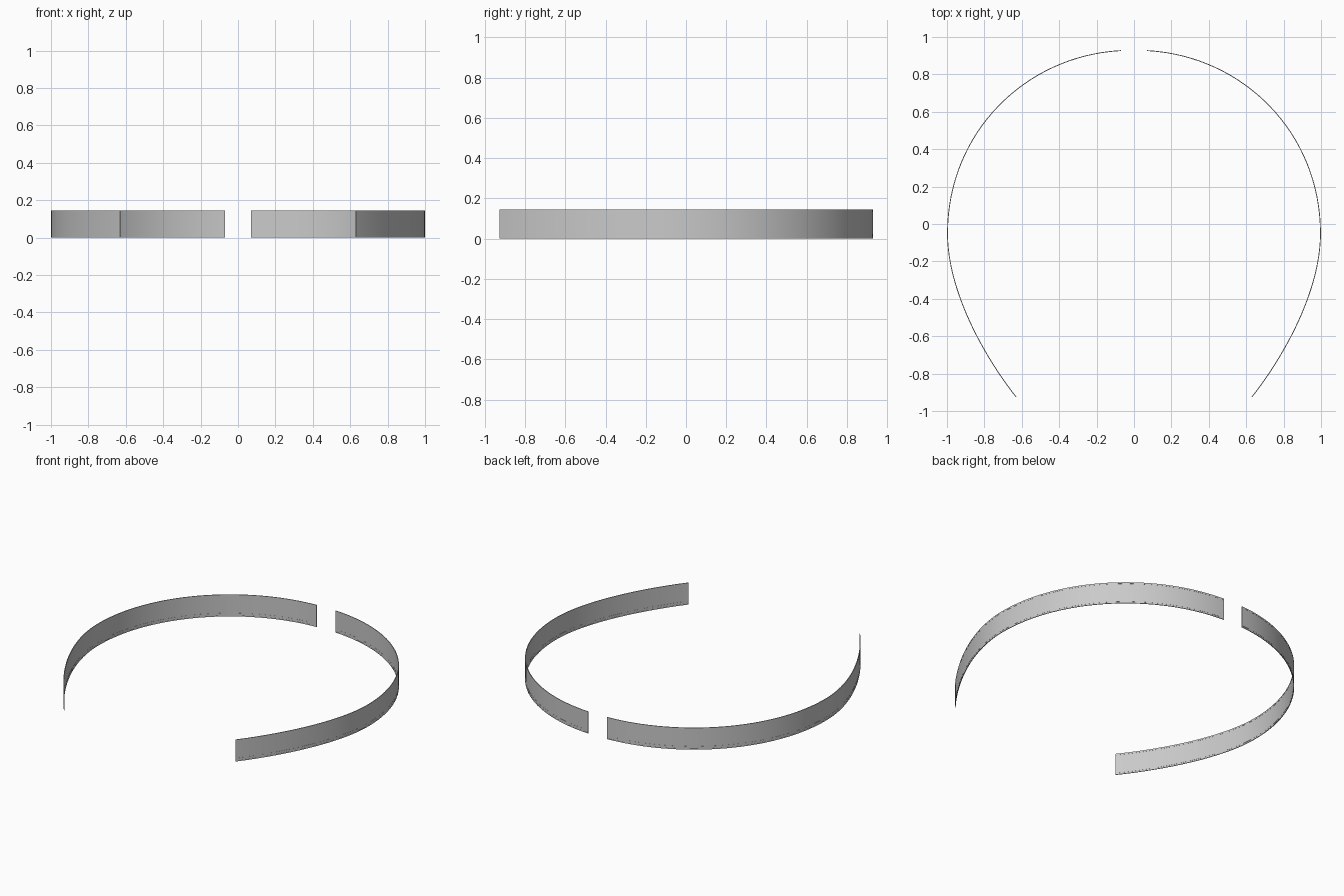
import bpy
import bmesh
from mathutils import Vector
from mathutils.geometry import interpolate_bezier

cube = bpy.data.objects.get("Cube")
if cube:
    bpy.data.objects.remove(cube, do_unlink=True)

# One light grey metal for the whole band
METAL = bpy.data.materials.new("grey_metal")
METAL.use_nodes = True
METAL.diffuse_color = (0.59, 0.59, 0.59, 1)
METAL.node_tree.nodes["Principled BSDF"].inputs["Base Color"].default_value = METAL.diffuse_color

# Plan curve of one half: round shoulder, then a straighter tail
KNOTS = [
    [(0.07, 0.927), (0.58, 0.90), (0.997, 0.49), (0.997, -0.05)],
    [(0.997, -0.05), (0.997, -0.36), (0.80, -0.71), (0.63, -0.925)],
]
path = []
for knots in KNOTS:
    part = interpolate_bezier(*[Vector(p) for p in knots], 33)
    path += part[1:] if path else part


def band(name, z0, z1, thickness):
    """Sweep a thin upright rectangle along the plan curve and mirror it."""
    bm = bmesh.new()
    section = [(-0.5, z0), (0.5, z0), (0.5, z1), (-0.5, z1)]
    rings = []
    for i, p in enumerate(path):
        t = (path[min(i + 1, len(path) - 1)] - path[max(i - 1, 0)]).normalized()
        out = Vector((-t.y, t.x)) * thickness
        rings.append([bm.verts.new((*(p + out * s), z)) for s, z in section])
    for r, q in zip(rings, rings[1:]):
        for k in range(4):
            n = (k + 1) % 4
            bm.faces.new((r[k], r[n], q[n], q[k]))
    bm.faces.new(rings[0])
    bm.faces.new(rings[-1])
    bmesh.ops.recalc_face_normals(bm, faces=bm.faces)
    mesh = bpy.data.meshes.new(name)
    bm.to_mesh(mesh)
    bm.free()
    mesh.materials.append(METAL)
    obj = bpy.data.objects.new(name, mesh)
    bpy.context.collection.objects.link(obj)
    obj.modifiers.new("mirror_halves", "MIRROR")
    bpy.ops.object.select_all(action="DESELECT")
    obj.select_set(True)
    bpy.context.view_layer.objects.active = obj
    bpy.ops.object.shade_smooth_by_angle()


# Main strip with a slightly raised lip along each edge
band("main_strip", 0.002, 0.143, 0.003)
band("upper_lip", 0.135, 0.145, 0.0045)
band("lower_lip", 0.01, 0.022, 0.0045)
band("bottom_edge", 0, 0.006, 0.0045)
